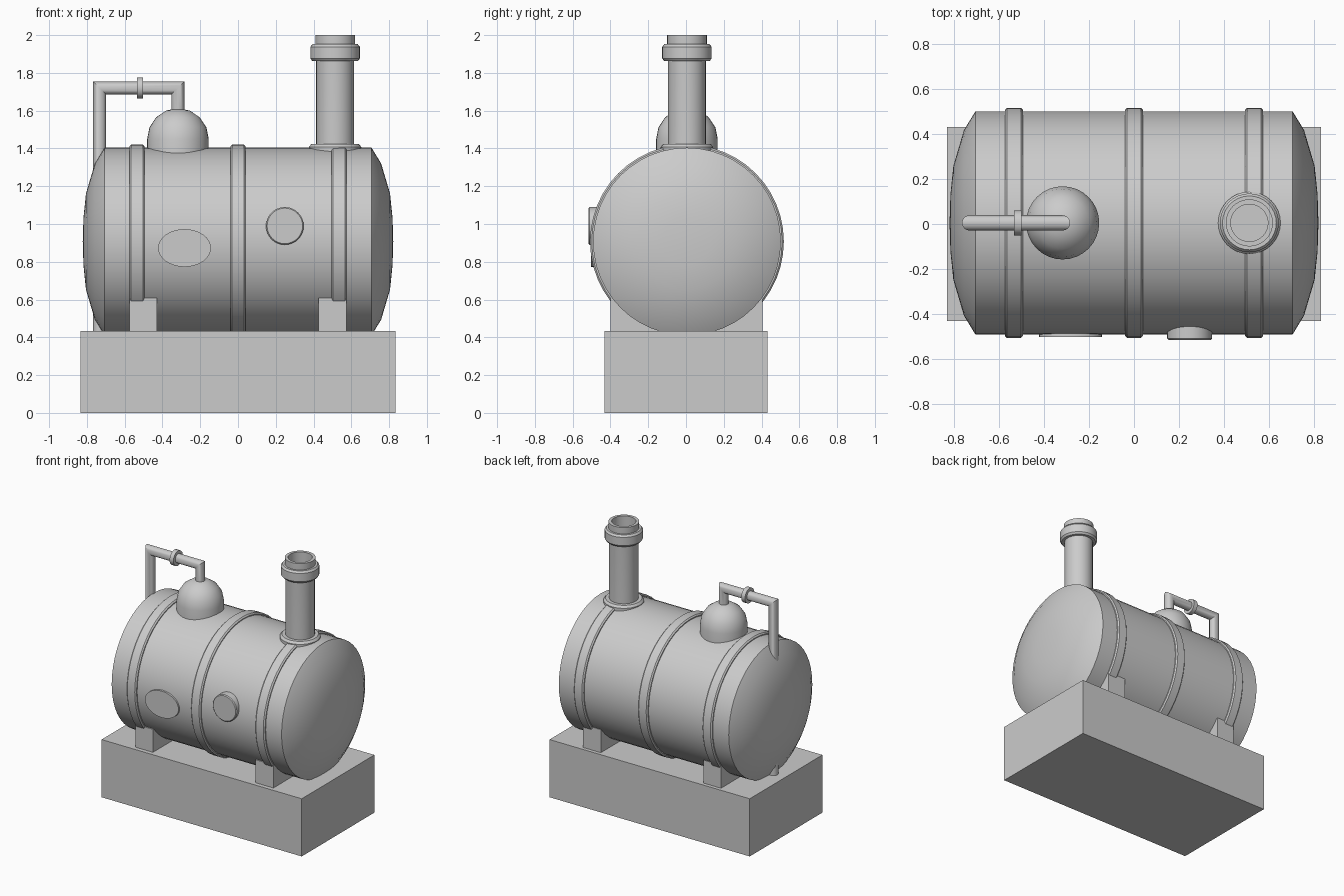
import bpy, bmesh, math
from mathutils import Matrix, Vector

if "Cube" in bpy.data.objects:
    bpy.data.objects.remove(bpy.data.objects["Cube"])

CY = 0.005            # tank axis offset in y
CZ = 0.907            # tank axis height
R = 0.497             # tank radius

grey = bpy.data.materials.new("plain_grey")
grey.diffuse_color = (0.6, 0.6, 0.6, 1)
grey.use_nodes = True
grey.node_tree.nodes["Principled BSDF"].inputs["Base Color"].default_value = grey.diffuse_color


def finish(name, bm, smooth=True):
    bmesh.ops.recalc_face_normals(bm, faces=bm.faces)
    mesh = bpy.data.meshes.new(name)
    bm.to_mesh(mesh)
    bm.free()
    mesh.materials.append(grey)
    ob = bpy.data.objects.new(name, mesh)
    bpy.context.collection.objects.link(ob)
    if smooth:
        bpy.ops.object.select_all(action='DESELECT')
        ob.select_set(True)
        bpy.context.view_layer.objects.active = ob
        bpy.ops.object.shade_smooth_by_angle(angle=math.radians(32))
    return ob


def skin(bm, rings, closed=False):
    """Bridge consecutive rings of vertices; single vertices act as poles."""
    pairs = list(zip(rings, rings[1:]))
    if closed:
        pairs.append((rings[-1], rings[0]))
    for a, b in pairs:
        n = max(len(a), len(b))
        for i in range(n):
            j = (i + 1) % n
            if len(a) == 1:
                bm.faces.new((a[0], b[j], b[i]))
            elif len(b) == 1:
                bm.faces.new((a[i], a[j], b[0]))
            else:
                bm.faces.new((a[i], a[j], b[j], b[i]))


def lathe(name, profile, loc, axis='Z', sides=32, closed=False, scale=(1, 1)):
    """Revolve (radius, height) pairs around an axis through loc."""
    rot = {'Z': Matrix.Identity(3),
           'X': Matrix.Rotation(math.pi / 2, 3, 'Y'),
           'Y': Matrix.Rotation(math.pi / 2, 3, 'X')}[axis]  # Y points to the front
    bm = bmesh.new()
    rings = []
    for r, h in profile:
        count = 1 if r == 0 else sides
        ring = []
        for i in range(count):
            a = 2 * math.pi * i / sides
            p = Vector((r * math.cos(a) * scale[0], r * math.sin(a) * scale[1], h))
            ring.append(bm.verts.new(rot @ p + Vector(loc)))
        rings.append(ring)
    skin(bm, rings, closed)
    return finish(name, bm)


def box(name, lo, hi):
    bm = bmesh.new()
    bmesh.ops.create_cube(bm, size=1)
    for v in bm.verts:
        v.co = [(l + h) / 2 + c * (h - l) for l, h, c in zip(lo, hi, v.co)]
    return finish(name, bm, smooth=False)


# Plinth and the two saddles under the tank
box("base_block", (-0.833, -0.432, 0), (0.833, 0.432, 0.434))
box("left_saddle", (-0.575, -0.40, 0.43), (-0.428, 0.405, 0.607))
box("right_saddle", (0.425, -0.40, 0.43), (0.575, 0.405, 0.607))

# Tank with shallow domed ends
end = [(0, 0.822), (0.127, 0.818), (0.254, 0.805), (0.413, 0.758), (R, 0.707)]
lathe("tank", [(r, -x) for r, x in end] + end[::-1], (0, CY, CZ), 'X', 48)

# Bevelled straps around the tank
for name, x in (("left_band", -0.535), ("middle_band", 0), ("right_band", 0.535)):
    lathe(name, [(0.48, -0.04), (0.504, -0.04), (0.513, -0.031),
                 (0.513, 0.031), (0.504, 0.04), (0.48, 0.04)],
          (x, CY, CZ), 'X', 48, closed=True)

# Dome on top of the tank
dome = [(0.163, 1.34), (0.163, 1.45)]
for k in range(1, 5):
    a = math.radians(22.5 * k)
    dome.append((0.163 * math.cos(a) if k < 4 else 0, 1.45 + 0.163 * math.sin(a)))
lathe("steam_dome", dome, (-0.318, CY, 0))

# Chimney: hollow stack, collar and foot flange
lathe("chimney", [(0.1, 1.36), (0.1, 1.87), (0.105, 1.94), (0.105, 2.0),
                  (0.083, 2.0), (0.083, 1.42), (0, 1.42)], (0.514, CY, 0))
lathe("chimney_collar", [(0.095, 1.862), (0.12, 1.862), (0.131, 1.876), (0.131, 1.938),
                         (0.12, 1.952), (0.095, 1.952)], (0.514, CY, 0), closed=True)
lathe("chimney_flange", [(0.09, 1.37), (0.139, 1.37), (0.139, 1.408), (0.125, 1.424),
                         (0.09, 1.424)], (0.514, CY, 0), closed=True)

# Mitred pipe from the dome, over and down past the tank end
bm = bmesh.new()
path = [(-0.733, 0.43, -1, 0), (-0.733, 1.72, -1, 1),
        (-0.318, 1.72, 1, 1), (-0.318, 1.57, 1, 0)]
rings = []
for x, z, nx, nz in path:
    ring = []
    for i in range(16):
        a = 2 * math.pi * i / 16
        u, v = 0.034 * math.cos(a), 0.034 * math.sin(a)
        ring.append(bm.verts.new((x + nx * u, CY + v, z + nz * u)))
    rings.append(ring)
skin(bm, rings)
bm.faces.new(rings[0])
bm.faces.new(rings[-1])
finish("steam_pipe", bm)

# Joint ring on the pipe
lathe("pipe_joint", [(0, -0.016), (0.056, -0.016), (0.056, 0.016), (0, 0.016)],
      (-0.518, CY, 1.72), 'X', 24)

# Oval hatch and round port on the front of the tank
lathe("oval_hatch", [(0, 0.42), (1, 0.42), (1, 0.503), (0, 0.503)],
      (-0.283, 0, 0.873), 'Y', 32, scale=(0.14, 0.1))
lathe("round_port", [(0, 0.42), (0.1, 0.42), (0.1, 0.51), (0.094, 0.516), (0, 0.516)],
      (0.248, 0, 0.99), 'Y', 32)
